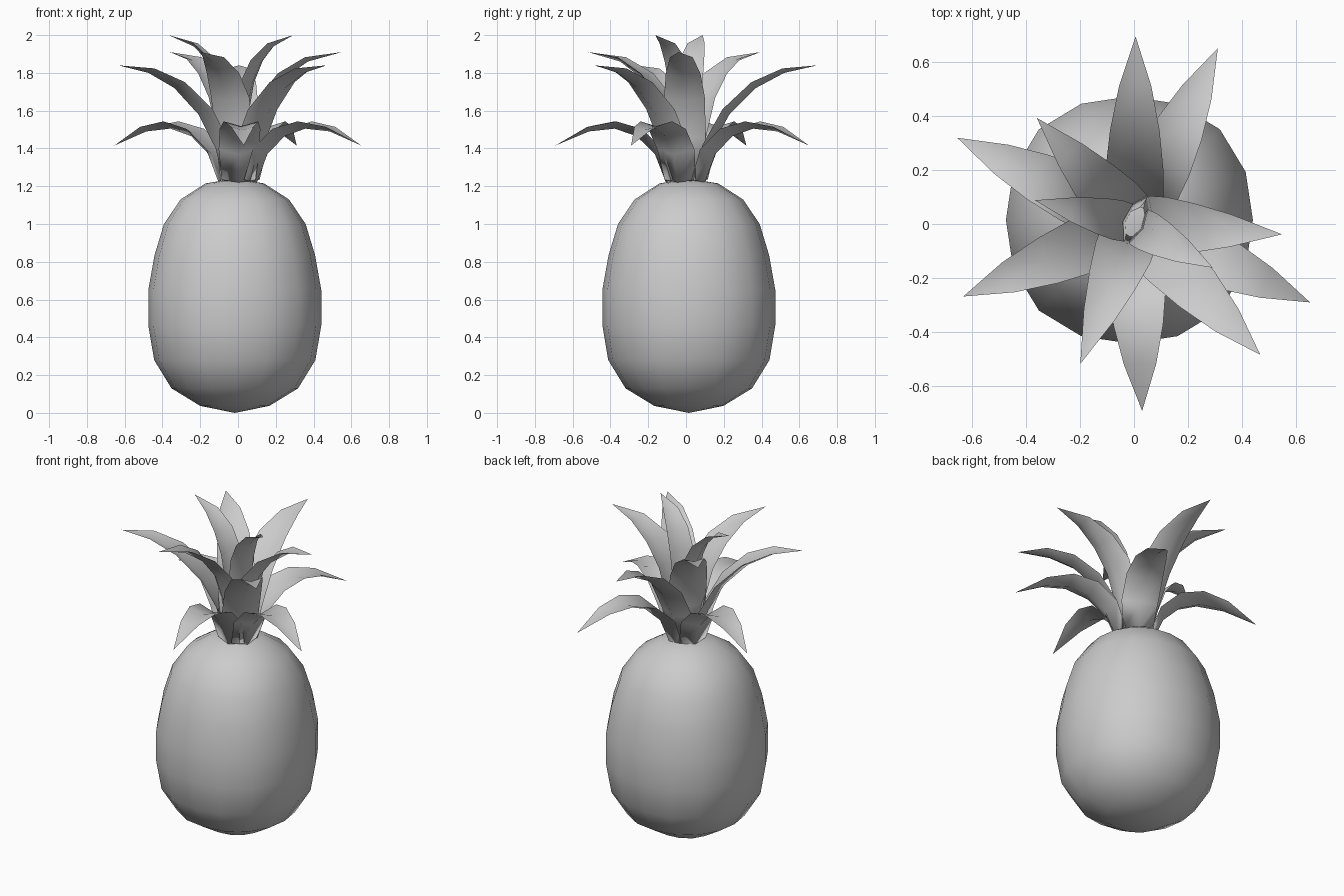
import bpy, bmesh
from math import sin, cos, pi, radians, hypot

if "Cube" in bpy.data.objects:
    bpy.data.objects.remove(bpy.data.objects["Cube"])


def finish(name, bm):
    bmesh.ops.recalc_face_normals(bm, faces=bm.faces)
    mesh = bpy.data.meshes.new(name)
    bm.to_mesh(mesh)
    bm.free()
    for p in mesh.polygons:
        p.use_smooth = True
    ob = bpy.data.objects.new(name, mesh)
    bpy.context.collection.objects.link(ob)
    return ob


# Fruit body: 16-sided lathe, slightly squarish in plan, with closed poles
CX, CY, SIDES = -0.017, 0.015, 16
profile = [(0.183, 0.037), (0.335, 0.13), (0.427, 0.28), (0.458, 0.465), (0.458, 0.65),
           (0.425, 0.835), (0.375, 1.0), (0.287, 1.13), (0.155, 1.215)]
bm = bmesh.new()
rings = []
for r, z in profile:
    ring = []
    for i in range(SIDES):
        t = 2 * pi * i / SIDES
        q = r * (1 + 0.037 * sin(2 * t) ** 2)
        ring.append(bm.verts.new((CX + q * cos(t), CY + q * sin(t), z)))
    rings.append(ring)
bottom = bm.verts.new((CX, CY, 0.0))
top = bm.verts.new((CX, CY, 1.24))
for i in range(SIDES):
    j = (i + 1) % SIDES
    bm.faces.new((bottom, rings[0][j], rings[0][i]))
    bm.faces.new((top, rings[-1][i], rings[-1][j]))
    for a, b in zip(rings, rings[1:]):
        bm.faces.new((a[i], a[j], b[j], b[i]))
finish("fruit_body", bm)


def leaf(name, path, widths, angle, scale):
    """Arched leaf with a thin V-shaped cross-section, pointing outwards at angle."""
    bm = bmesh.new()
    ca, sa = cos(radians(angle)), sin(radians(angle))

    def put(r, side, z):
        r *= scale
        return bm.verts.new((r * ca - side * sa, r * sa + side * ca, z))

    rows = []
    for k in range(len(path) - 1):
        (r, z), (r0, z0), (r1, z1) = path[k], path[max(k - 1, 0)], path[k + 1]
        length = hypot(r1 - r0, z1 - z0)
        nr, nz = -(z1 - z0) / length, (r1 - r0) / length
        w = widths[k]

        def lift(d, side):
            return put(r + nr * d, side, max(z + nz * d, 1.22))
        # left edge, underside rib, right edge, upper rib
        rows.append((lift(0.42 * w, -w), lift(0, 0), lift(0.42 * w, w), lift(0.14 * w, 0)))
    tip = put(*(path[-1][0], 0, path[-1][1]))
    for s in range(4):
        n = (s + 1) % 4
        for a, b in zip(rows, rows[1:]):
            bm.faces.new((a[s], b[s], b[n], a[n]))
        bm.faces.new((rows[-1][s], tip, rows[-1][n]))
    bm.faces.new(rows[0])
    # Crisp leaf margins
    for s in (0, 2):
        line = [row[s] for row in rows] + [tip]
        for a, b in zip(line, line[1:]):
            bm.edges.get((a, b)).smooth = False
    finish(name, bm)


# Crown tiers: midrib path (radius, height), half widths, (angle, radial scale) per leaf
wide = [0.09, 0.108, 0.108, 0.092, 0.06]
slim = [0.055, 0.072, 0.075, 0.068, 0.047]
tiers = [
    ("outer", [(0.11, 1.22), (0.17, 1.37), (0.27, 1.465), (0.39, 1.505), (0.53, 1.49), (0.715, 1.415)],
     wide, [(64.5, 1.01), (154, 1.02), (272.5, 0.97), (336, 1.0)]),
    ("middle", [(0.08, 1.22), (0.13, 1.40), (0.23, 1.58), (0.37, 1.72), (0.52, 1.80), (0.695, 1.84)],
     wide, [(89.5, 1.0), (203, 0.99), (314, 0.97)]),
    ("inner", [(0.06, 1.22), (0.09, 1.45), (0.155, 1.65), (0.245, 1.77), (0.37, 1.86), (0.55, 1.91)],
     wide, [(132.5, 0.97), (249, 1.01), (356, 1.0)]),
    ("centre", [(0.04, 1.22), (0.05, 1.55), (0.09, 1.74), (0.145, 1.85), (0.23, 1.94), (0.36, 2.0)],
     slim, [(166.5, 1.05), (331, 0.93)]),
]
for tier, path, widths, leaves in tiers:
    for n, (angle, scale) in enumerate(leaves, 1):
        leaf(f"{tier}_leaf_{n}", path, widths, angle, scale)
